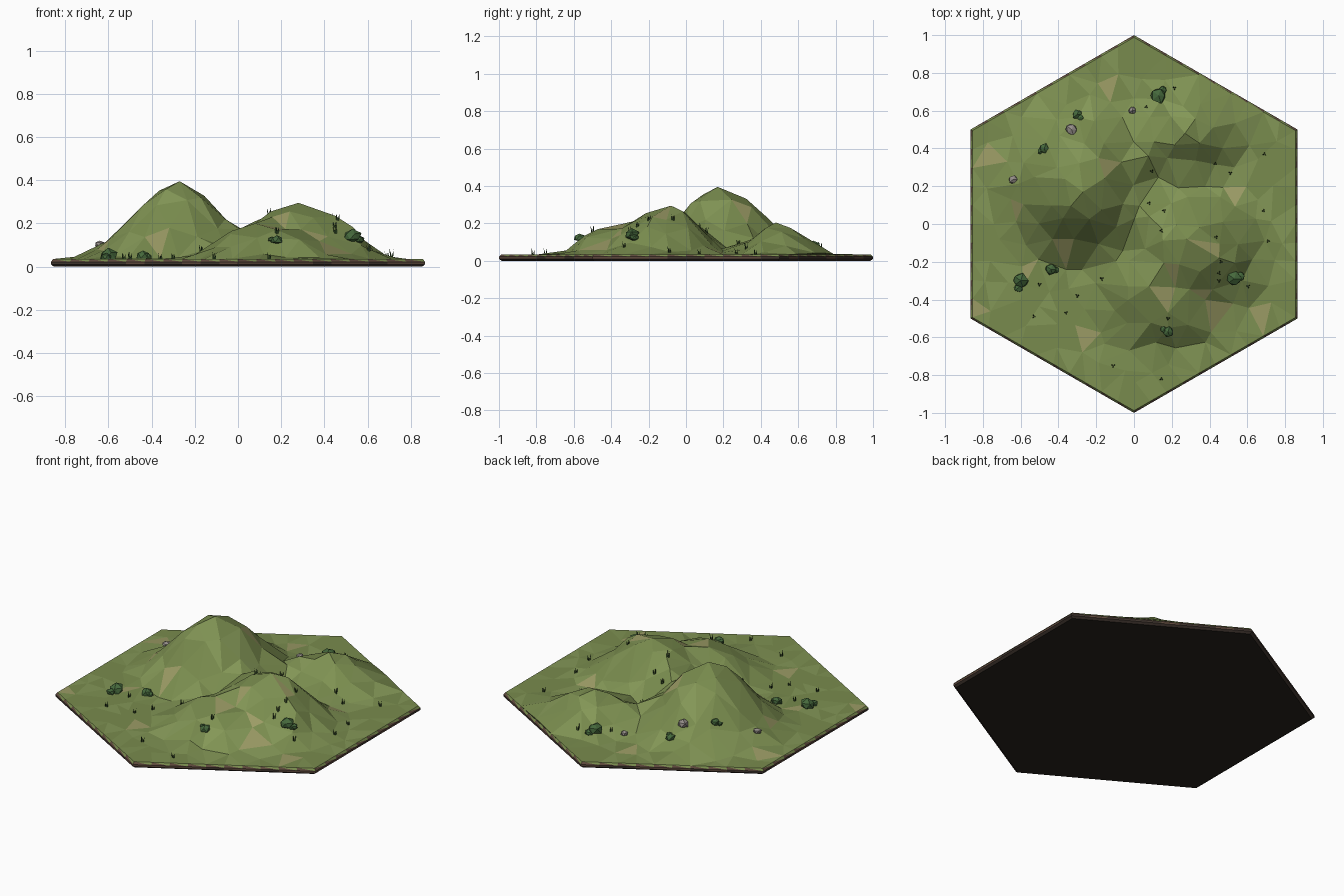
import bpy, bmesh, math, random
from mathutils import Vector
from mathutils.bvhtree import BVHTree
from mathutils.geometry import delaunay_2d_cdt

if "Cube" in bpy.data.objects:
    bpy.data.objects.remove(bpy.data.objects["Cube"])

random.seed(7)
TOP = 0.035


def mat(name, r, g, b):
    m = bpy.data.materials.new(name)
    m.diffuse_color = (r, g, b, 1)
    m.use_nodes = True
    m.node_tree.nodes["Principled BSDF"].inputs["Base Color"].default_value = m.diffuse_color
    return m


GRASS = [mat("grass", .19, .26, .075), mat("grass_light", .23, .31, .095),
         mat("grass_mid", .21, .285, .085), mat("grass_dry", .33, .33, .13)]
SOIL = [mat("soil", .11, .065, .045), mat("soil_dark", .05, .035, .027)]
UNDER = mat("underside", .02, .016, .012)
BUSH = mat("bush", .06, .14, .045)
BLADE = mat("blade", .03, .07, .02)
ROCK = mat("rock", .30, .27, .25)


def make(name, bm, mats):
    me = bpy.data.meshes.new(name)
    bm.normal_update()
    bm.to_mesh(me)
    bm.free()
    for m in mats:
        me.materials.append(m)
    ob = bpy.data.objects.new(name, me)
    bpy.context.collection.objects.link(ob)
    return ob


def hex_ring(radius, n):
    corners = [Vector((radius * math.cos(math.radians(60 * i - 90)),
                       radius * math.sin(math.radians(60 * i - 90)))) for i in range(6)]
    return [corners[i].lerp(corners[(i + 1) % 6], j / n) for i in range(6) for j in range(n)]


# Hills: centre x, y, height, then reach to west, east, south, north
HILLS = [(-.27, .17, .36, .50, .45, .45, .56),
         (.28, -.08, .26, .50, .48, .55, .35),
         (.08, -.33, .165, .36, .45, .38, .40),
         (.18, -.47, .135, .36, .40, .22, .30),
         (.45, -.18, .20, .30, .25, .30, .30),
         (.08, .04, .175, .25, .30, .25, .22),
         (.27, .48, .17, .30, .42, .26, .33),
         (.12, .42, .12, .25, .30, .20, .25)]


def height(x, y):
    best = 0
    for cx, cy, h, w, e, s, n in HILLS:
        dx, dy = x - cx, y - cy
        d = math.hypot(dx / (e if dx > 0 else w), dy / (n if dy > 0 else s))
        if d < 1:
            best = max(best, h * math.cos(math.pi / 2 * d) ** 2)
    return TOP + best


# Faceted grass terrain on scattered points
SEG = 10
rim = hex_ring(.988, SEG)
pts = list(rim)
peaks = [Vector(h[:2]) for h in HILLS[:7]]
pts += peaks
step = .125
for row in range(-8, 9):
    for col in range(-8, 9):
        p = Vector((col * step + (row % 2) * step / 2, row * step * .87))
        p += Vector((random.uniform(-.035, .035), random.uniform(-.035, .035)))
        inside = all(p.x * math.cos(a) + p.y * math.sin(a) < .79
                     for a in (math.radians(60 * k) for k in range(6)))
        if inside and all((p - q).length > .075 for q in peaks):
            pts.append(p)
vs, _, faces = delaunay_2d_cdt(pts, [], [], 0, 1e-5)[:3]
bm = bmesh.new()
bv = [bm.verts.new((v.x, v.y, height(v.x, v.y))) for v in vs]
for f in faces:
    face = bm.faces.new([bv[i] for i in f])
    face.material_index = random.choices(range(4), (6, 3, 4, .5))[0]
bm.normal_update()
ground = BVHTree.FromBMesh(bm)
make("terrain", bm, GRASS)

# Hexagonal tile edge: patchy soil band over a dark bevelled foot
bm = bmesh.new()
rings = [[bm.verts.new((p.x, p.y, z)) for p in hex_ring(r, SEG)]
         for r, z in ((.985, 0), (1, .010), (1, .022), (.988, TOP))]
n = 6 * SEG
for k in range(3):
    lo, hi = rings[k], rings[k + 1]
    for i in range(n):
        j = (i + 1) % n
        if k == 2:
            a = bm.faces.new((lo[i], lo[j], hi[i]))
            b = bm.faces.new((lo[j], hi[j], hi[i]))
            a.material_index, b.material_index = 0, 2
        else:
            bm.faces.new((lo[i], lo[j], hi[j], hi[i])).material_index = 1 if k == 0 else random.choice((0, 1))
bm.faces.new(rings[0][::-1]).material_index = 3
make("tile_edge", bm, SOIL + [GRASS[0], UNDER])


def ground_z(x, y):
    hit = ground.ray_cast(Vector((x, y, 2)), Vector((0, 0, -1)))[0]
    return hit.z if hit else TOP


def lump(bm, x, y, r, squash):
    c = Vector((x, y, ground_z(x, y) + r * squash * .45))
    for v in bmesh.ops.create_icosphere(bm, subdivisions=1, radius=r)["verts"]:
        v.co *= random.uniform(.8, 1.12)
        v.co.z *= squash
        v.co += c


# Bushes: a main lump with a smaller one at its side
for x, y, r in ((.13, .68, .045), (-.30, .58, .03), (-.475, .40, .03), (-.60, -.30, .046),
                (-.44, -.24, .032), (.53, -.29, .046), (.18, -.57, .032)):
    bm = bmesh.new()
    lump(bm, x, y, r, .75)
    a = random.uniform(0, 6.28)
    lump(bm, x + r * .8 * math.cos(a), y + r * .8 * math.sin(a), r * .6, .75)
    make("bush", bm, [BUSH])

# Rocks
for x, y, r in ((-.33, .50, .036), (-.01, .60, .022), (-.64, .235, .025)):
    bm = bmesh.new()
    lump(bm, x, y, r, .75)
    make("rock", bm, [ROCK])

# Grass tufts: three leaning blades each
TUFTS = ((.215, .72), (.065, .62), (.69, .37), (.43, .32), (.51, .27), (.095, .28), (.08, .11),
         (.16, .07), (.145, -.035), (.435, -.07), (.685, .07), (.71, -.09), (-.17, -.29),
         (-.30, -.38), (-.36, -.47), (-.50, -.32), (-.53, -.49), (-.11, -.75), (.145, -.82),
         (.18, -.50), (.45, -.26), (.46, -.20), (.605, -.33), (.45, -.30))
bm = bmesh.new()
for x, y in TUFTS:
    z = ground_z(x, y) - .004
    turn = random.uniform(0, 6.28)
    for k in range(3):
        a = turn + k * 2.09
        h = random.uniform(.025, .042)
        for v in bmesh.ops.create_cone(bm, segments=3, radius1=.005, radius2=0, depth=h)["verts"]:
            v.co.z += h / 2
            lean = .004 + .2 * v.co.z
            v.co += Vector((x + lean * math.cos(a), y + lean * math.sin(a), z))
make("grass_tufts", bm, [BLADE])
